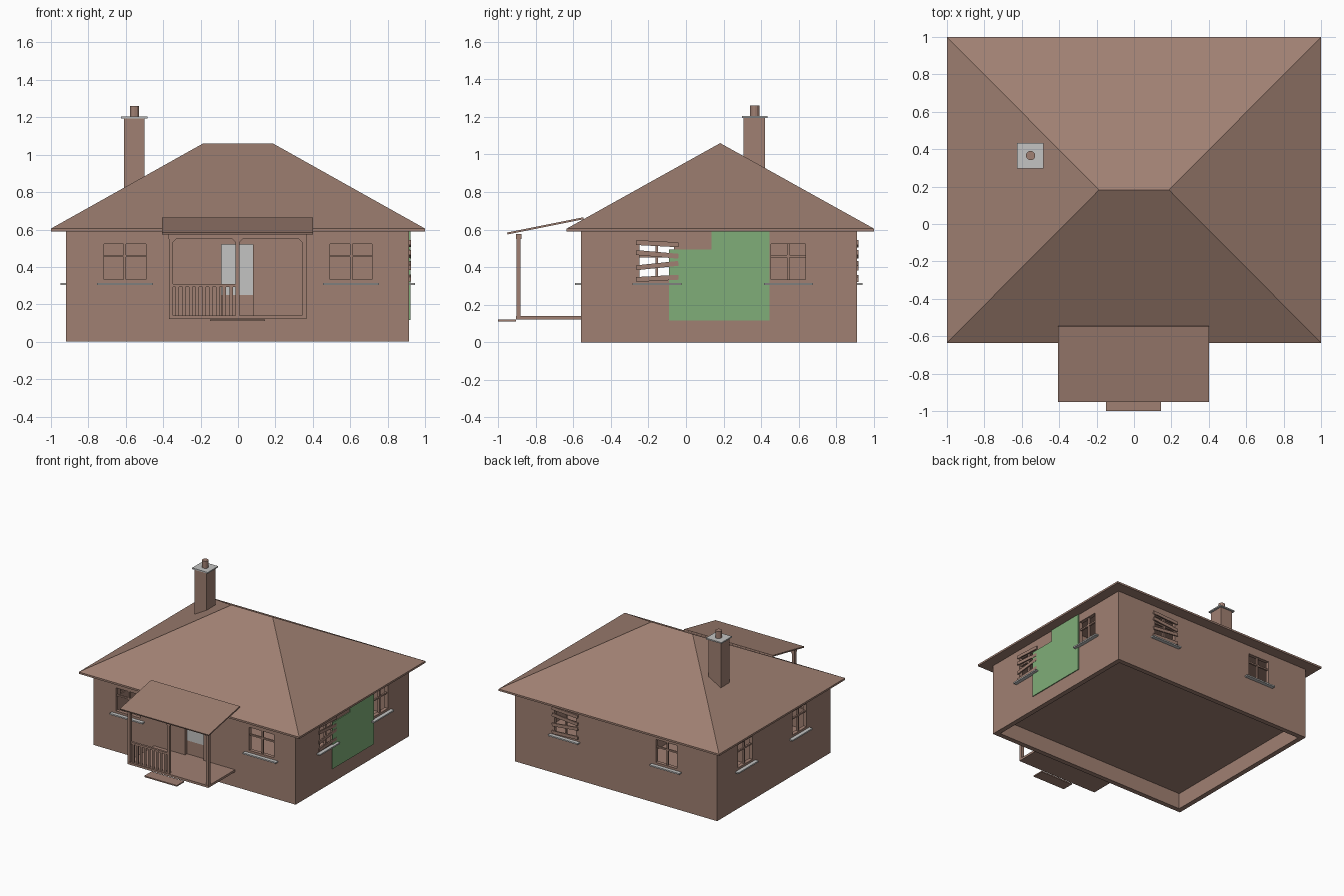
import bpy, bmesh
from math import radians
from mathutils import Matrix, Vector

cube = bpy.data.objects.get("Cube")
if cube:
    bpy.data.objects.remove(cube, do_unlink=True)


def material(name, rgb):
    m = bpy.data.materials.new(name)
    m.use_nodes = True
    m.diffuse_color = (*rgb, 1)
    m.node_tree.nodes["Principled BSDF"].inputs["Base Color"].default_value = (*rgb, 1)
    return m


BROWN = material("clay_brown", (0.35, 0.215, 0.168))
GREY = material("light_grey", (0.55, 0.55, 0.54))
GREEN = material("leaf_green", (0.215, 0.42, 0.19))
ID = Matrix.Identity(4)


def finish(bm, name, mat):
    bmesh.ops.recalc_face_normals(bm, faces=bm.faces[:])
    me = bpy.data.meshes.new(name)
    bm.to_mesh(me)
    bm.free()
    me.materials.append(mat)
    ob = bpy.data.objects.new(name, me)
    bpy.context.collection.objects.link(ob)
    return ob


def boxes(name, spans, mat=BROWN, frame=ID):
    """One object made of boxes, each given as (x0, x1, y0, y1, z0, z1)."""
    bm = bmesh.new()
    for x0, x1, y0, y1, z0, z1 in spans:
        mid = Vector((x0 + x1, y0 + y1, z0 + z1)) / 2
        size = Matrix.Diagonal((x1 - x0, y1 - y0, z1 - z0, 1))
        bmesh.ops.create_cube(bm, size=1, matrix=frame @ Matrix.Translation(mid) @ size)
    return finish(bm, name, mat)


def prism(name, points, depth, mat, frame=ID):
    """Extrude an outline drawn in the local x-z plane along local y."""
    bm = bmesh.new()
    face = bm.faces.new([bm.verts.new(frame @ Vector((x, 0, z))) for x, z in points])
    out = bmesh.ops.extrude_face_region(bm, geom=[face])["geom"]
    move = frame.to_3x3() @ Vector((0, depth, 0))
    bmesh.ops.translate(bm, vec=move, verts=[v for v in out if isinstance(v, bmesh.types.BMVert)])
    return finish(bm, name, mat)


# House extents and wall frames: local x runs along the wall, local -y points outward
X0, X1, Y0, Y1, T = -0.92, 0.915, -0.56, 0.91, 0.04


def wall_frame(x, y, angle):
    return Matrix.Translation((x, y, 0)) @ Matrix.Rotation(radians(angle), 4, "Z")


FRONT = wall_frame(0, Y0, 0)
LEFT = wall_frame(X1, 0, 90)
BACK = wall_frame(0, Y1, 180)
RIGHT = wall_frame(X0, 0, -90)

# name, wall, centre along wall, half width, boarded up
windows = [
    ("front_window_a", FRONT, -0.605, 0.13, False),
    ("front_window_b", FRONT, 0.605, 0.13, False),
    ("left_window_a", LEFT, -0.155, 0.11, True),
    ("left_window_b", LEFT, 0.545, 0.11, False),
    ("back_window_a", BACK, -0.46, 0.115, True),
    ("back_window_b", BACK, 0.46, 0.115, False),
    ("right_window_a", RIGHT, 0.155, 0.11, False),
    ("right_window_b", RIGHT, -0.545, 0.11, False),
]
WZ0, WZ1 = 0.315, 0.54

# Walls with a hollow inside and cut openings
walls = boxes("walls", [(X0, X1, Y0, Y1, 0, 0.598)])
cutters = [boxes("inside_cutter", [(X0 + T, X1 - T, Y0 + T, Y1 - T, -0.1, 0.7)])]
for name, wall, u, w, _ in windows:
    cutters.append(boxes(name + "_cutter", [(u - w, u + w, -0.05, 0.07, WZ0, WZ1)], frame=wall))
cutters.append(boxes("door_cutter", [(-0.088, 0.08, -0.05, 0.07, 0.14, 0.52)], frame=FRONT))
for c in cutters:
    mod = walls.modifiers.new(c.name, "BOOLEAN")
    mod.operation, mod.solver, mod.object = "DIFFERENCE", "EXACT", c
    bpy.context.view_layer.objects.active = walls
    bpy.ops.object.modifier_apply(modifier=mod.name)
for c in cutters:
    bpy.data.objects.remove(c, do_unlink=True)

# Floor and inner partitions
boxes("floor", [(X0 + T, X1 - T, Y0 + T, Y1 - T, 0.13, 0.15)])
boxes("partitions", [(X0 + T, X1 - T, 0.19, 0.22, 0.15, 0.59),
                     (-0.015, 0.015, 0.22, Y1 - T, 0.15, 0.59)])

# Windows: frame, glazing bars, sill and optional boards
for name, wall, u, w, boarded in windows:
    a, b, f = u - w, u + w, 0.018
    boxes(name + "_frame", [
        (a, a + f, 0, 0.03, WZ0, WZ1), (b - f, b, 0, 0.03, WZ0, WZ1),
        (a + f, b - f, 0, 0.03, WZ0, WZ0 + f), (a + f, b - f, 0, 0.03, WZ1 - f, WZ1),
        (u - 0.007, u + 0.007, 0.008, 0.024, WZ0 + f, WZ1 - f),
        (a + f, b - f, 0.009, 0.023, 0.452, 0.464)], frame=wall)
    boxes(name + "_sill", [(a - 0.02, b + 0.02, -0.03, 0.02, 0.304, WZ0)], GREY, wall)
    if boarded:
        for i, (z, tilt) in enumerate([(0.34, 3), (0.408, 6), (0.468, -5), (0.525, -3)]):
            turn = Matrix.Translation((u, 0, z)) @ Matrix.Rotation(radians(-tilt), 4, "Y")
            boxes(f"{name}_board_{i + 1}", [(-w, w + 0.005, -0.009, 0.001, -0.013, 0.013)],
                  frame=wall @ turn)

# Green wall patch with a stepped upper corner
prism("wall_patch", [(-0.09, 0.115), (0.445, 0.115), (0.445, 0.59), (0.135, 0.59),
                     (0.135, 0.495), (-0.09, 0.495)], -0.007, GREEN, LEFT)

# Door: solid lower panel, pale upper panel
boxes("door_lower", [(-0.088, 0.08, 0.025, 0.038, 0.14, 0.25)], frame=FRONT)
boxes("door_upper", [(-0.088, 0.08, 0.025, 0.038, 0.25, 0.52)], GREY, FRONT)

# Hipped roof with a thin eave slab
boxes("eaves", [(-1, 1, -0.635, 1, 0.59, 0.605)])
bm = bmesh.new()
c = [bm.verts.new(p) for p in ((-1, -0.635, 0.605), (1, -0.635, 0.605), (1, 1, 0.605), (-1, 1, 0.605))]
r0, r1 = (bm.verts.new((x, 0.182, 1.06)) for x in (-0.187, 0.187))
for f in ((c[0], c[1], r1, r0), (c[1], c[2], r1), (c[2], c[3], r0, r1), (c[3], c[0], r0), c[::-1]):
    bm.faces.new(f)
finish(bm, "hipped_roof", BROWN)

# Chimney
boxes("chimney_stack", [(-0.61, -0.5, 0.305, 0.42, 0.6, 1.195)])
boxes("chimney_cap", [(-0.625, -0.483, 0.297, 0.433, 1.193, 1.203)], GREY)
bm = bmesh.new()
bmesh.ops.create_cone(bm, cap_ends=True, segments=12, radius1=0.025, radius2=0.025, depth=0.06,
                      matrix=Matrix.Translation((-0.553, 0.366, 1.231)))
finish(bm, "chimney_pot", BROWN)

# Porch deck, step and sloping roof
boxes("porch_deck", [(-0.37, 0.365, -0.905, Y0, 0.122, 0.14)])
boxes("porch_step", [(-0.15, 0.145, -1, -0.905, 0.11, 0.12)])
SIDE = wall_frame(-0.405, 0, 90)
prism("porch_roof", [(-0.95, 0.574), (-0.545, 0.655), (-0.547, 0.665), (-0.953, 0.584)],
      -0.805, BROWN, SIDE)

# Porch posts with heads, top beam and corner braces
PY0, PY1 = -0.902, -0.88
posts = (-0.358, -0.002, 0.354)
boxes("porch_posts", [(x - 0.011, x + 0.011, PY0, PY1, 0.14, 0.552) for x in posts])
boxes("porch_beam", [(-0.372, 0.368, PY0 - 0.004, PY1 + 0.004, 0.55, 0.575)])
for i, x in enumerate(posts):
    for s in (-1, 1):
        if abs(x + s * 0.1) < 0.37:
            e = x + s * 0.01
            prism(f"porch_brace_{i}_{'left' if s > 0 else 'right'}",
                  [(e, 0.551), (e + s * 0.02, 0.551), (e, 0.531)], 0.018, BROWN,
                  Matrix.Translation((0, PY0 + 0.002, 0)))

# Railing on one half of the porch front
boxes("porch_rail", [(-0.347, -0.013, PY0 + 0.002, PY1 - 0.002, 0.292, 0.308)])
boxes("porch_balusters", [(x - 0.009, x + 0.009, PY0 + 0.006, PY1 - 0.006, 0.14, 0.294)
                          for x in [-0.325 + 0.036 * i for i in range(9)]])
